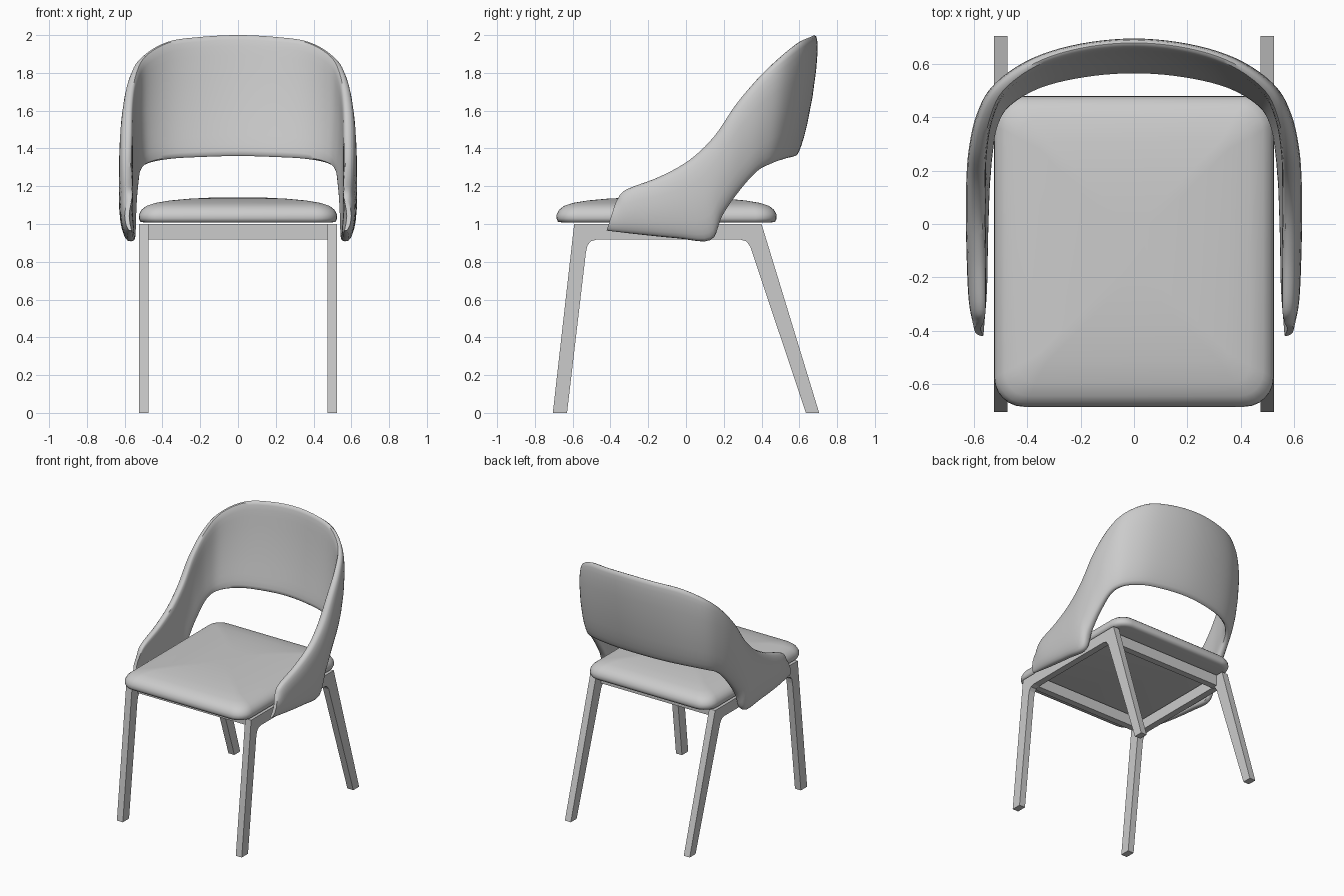
import bpy, bmesh, math
from mathutils import Vector

cube = bpy.data.objects.get("Cube")
if cube:
    bpy.data.objects.remove(cube, do_unlink=True)

grey = bpy.data.materials.new("plain grey")
grey.use_nodes = True
grey.diffuse_color = (0.6, 0.6, 0.6, 1)
grey.node_tree.nodes["Principled BSDF"].inputs["Base Color"].default_value = (0.6, 0.6, 0.6, 1)


def finish(name, bm, smooth=None):
    bmesh.ops.recalc_face_normals(bm, faces=bm.faces)
    mesh = bpy.data.meshes.new(name)
    bm.to_mesh(mesh)
    bm.free()
    mesh.materials.append(grey)
    ob = bpy.data.objects.new(name, mesh)
    bpy.context.collection.objects.link(ob)
    if smooth:
        bpy.ops.object.select_all(action="DESELECT")
        ob.select_set(True)
        bpy.context.view_layer.objects.active = ob
        bpy.ops.object.shade_smooth_by_angle(angle=math.radians(smooth))
    return ob


def loft(bm, rings):
    """Skin closed rings of points and cap both ends."""
    loops = [[bm.verts.new(p) for p in ring] for ring in rings]
    n = len(loops[0])
    for a, b in zip(loops, loops[1:]):
        for i in range(n):
            j = (i + 1) % n
            bm.faces.new((a[i], a[j], b[j], b[i]))
    bm.faces.new(loops[0])
    bm.faces.new(loops[-1][::-1])


def spline(points, steps):
    """Catmull-Rom curve through the points."""
    pts = [Vector(p) for p in points]
    pts = [2 * pts[0] - pts[1]] + pts + [2 * pts[-1] - pts[-2]]
    out = []
    for i in range(1, len(pts) - 2):
        a, b, c, d = pts[i - 1:i + 3]
        for k in range(steps):
            t = k / steps
            out.append(0.5 * (2 * b + (c - a) * t + (2 * a - 5 * b + 4 * c - d) * t * t
                              + (3 * b - a - 3 * c + d) * t ** 3))
    return out + [pts[-2]]


def both_sides(half):
    """Mirror a centre-to-tip list into a right-tip-to-left-tip list."""
    return [(-x, y, z) for x, y, z in half[:0:-1]] + half


# Wraparound backrest: lower and upper edges from the centre to the arm tip
lower = [(0, .575, 1.36), (.19, .56, 1.355), (.36, .52, 1.345), (.48, .45, 1.32),
         (.53, .37, 1.275), (.55, .27, 1.16), (.56, .19, 1.04), (.565, .13, .915),
         (.57, -.05, .925), (.57, -.25, .945), (.57, -.42, .965)]
upper = [(0, .68, 2.0), (.2, .66, 1.99), (.37, .605, 1.965), (.5, .51, 1.89),
         (.555, .40, 1.79), (.58, .27, 1.64), (.585, .15, 1.465), (.585, .02, 1.34),
         (.58, -.14, 1.25), (.575, -.32, 1.18), (.57, -.37, 1.12)]
half_thick = [.025, .025, .027, .03, .033, .036, .038, .038, .036, .03, .012]

STEPS = 5
low = spline(both_sides(lower), STEPS)
up = spline(both_sides(upper), STEPS)
thick = [v.x for v in spline([(h, 0, 0) for h in half_thick[:0:-1] + half_thick], STEPS)]
mid = [(a + b) / 2 for a, b in zip(low, up)]
SIDES = 12
rings = []
for i, (a, b) in enumerate(zip(low, up)):
    tangent = mid[min(i + 1, len(mid) - 1)] - mid[max(i - 1, 0)]
    outward = (b - a).cross(tangent).normalized()
    if outward.dot(mid[i] - Vector((0, -.2, mid[i].z))) < 0:
        outward.negate()
    ring = []
    for k in range(2 * SIDES):
        ang = math.pi * k / SIDES
        c, s = math.cos(ang), math.sin(ang)
        t = .5 - .5 * math.copysign(abs(c) ** .6, c)
        off = math.copysign(abs(s) ** .6, s) * thick[i] + .018 * 4 * t * (1 - t)
        ring.append(a.lerp(b, t) + outward * off)
    rings.append(ring)
bm = bmesh.new()
loft(bm, rings)
finish("backrest", bm, 50)

# Domed seat cushion: rounded rectangles stacked as (inset, height)
SEAT_W, SEAT_D, SEAT_Y = .525, .583, -.103


def rounded_rect(inset, z):
    r = max(.11 - inset * .5, .03)
    w, d = SEAT_W - inset - r, SEAT_D - inset - r
    ring = []
    for q, (sx, sy) in enumerate(((1, 1), (-1, 1), (-1, -1), (1, -1))):
        for k in range(7):
            ang = math.pi / 2 * (q + k / 6)
            ring.append((sx * w + r * math.cos(ang), SEAT_Y + sy * d + r * math.sin(ang), z))
    return ring


profile = [(.03, 1.008), (.008, 1.012), (0, 1.03), (.002, 1.052), (.014, 1.075), (.04, 1.096),
           (.09, 1.112), (.17, 1.125), (.27, 1.134), (.37, 1.139), (.46, 1.141)]
bm = bmesh.new()
loft(bm, [rounded_rect(i, z) for i, z in profile])
finish("seat_cushion", bm, 60)

# Side frames: each is one outline of front leg, rail and back leg
outline = [(-.705, 0), (-.63, 0), (-.53, .85), (-.522, .885), (-.505, .908), (-.475, .917),
           (.29, .917), (.32, .908), (.34, .88), (.635, 0), (.705, 0), (.4, 1.0), (-.592, 1.0)]
for side, sign in (("left", 1), ("right", -1)):
    bm = bmesh.new()
    loft(bm, [[(sign * x, y, z) for y, z in outline] for x in (.475, .525)])
    finish(side + "_leg_frame", bm)

# Cross rails between the side frames
for name, y0, y1 in (("front_rail", -.53, -.48), ("back_rail", .29, .34)):
    bm = bmesh.new()
    loft(bm, [[(x, y0, .917), (x, y1, .917), (x, y1, 1.0), (x, y0, 1.0)] for x in (-.476, .476)])
    finish(name, bm)
